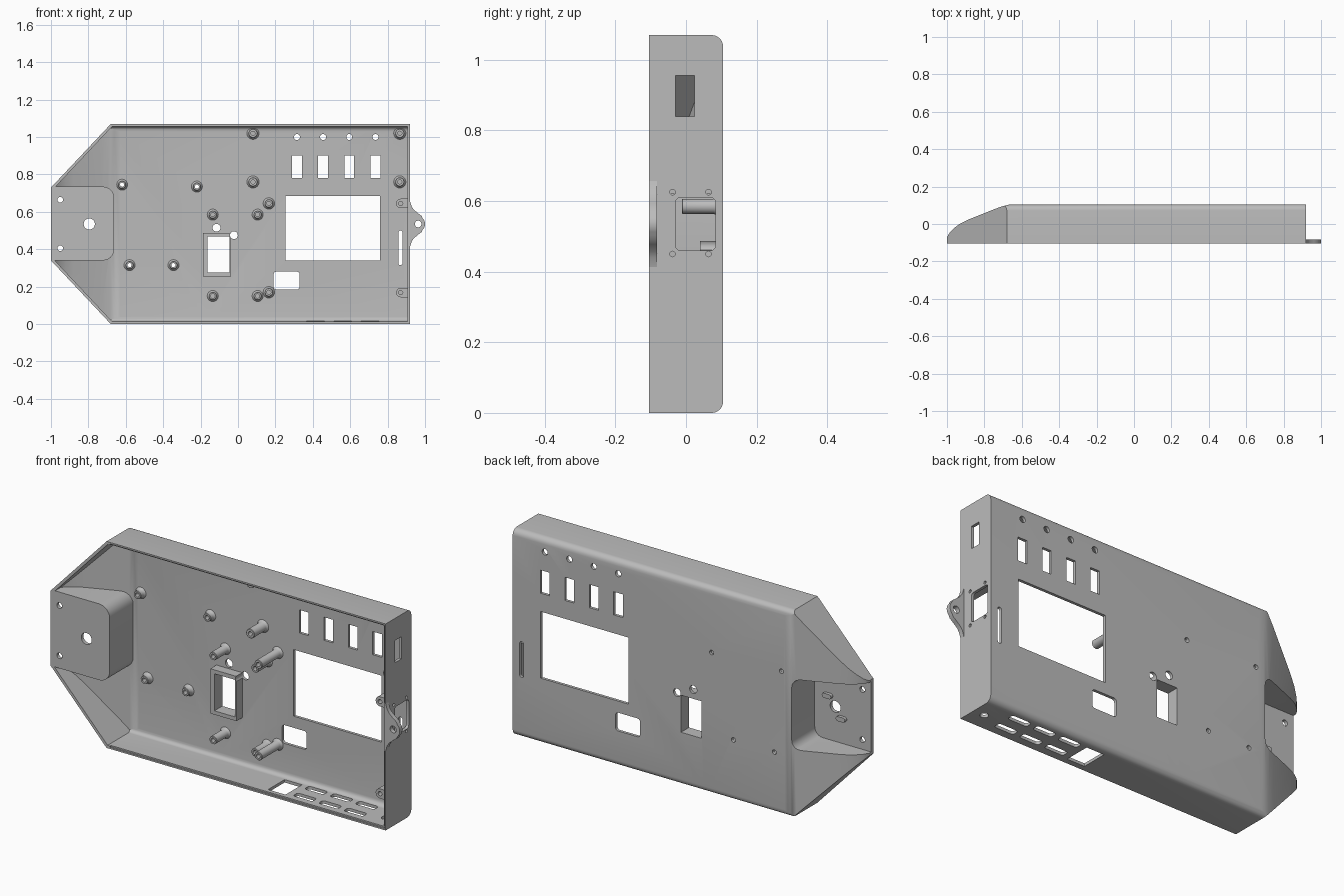
import bpy, bmesh, math
from mathutils import Vector

cube = bpy.data.objects.get("Cube")
if cube:
    bpy.data.objects.remove(cube)

grey = bpy.data.materials.new("light grey plastic")
grey.use_nodes = True
COLOUR = (0.5, 0.5, 0.5, 1)
grey.diffuse_color = COLOUR
grey.node_tree.nodes["Principled BSDF"].inputs["Base Color"].default_value = COLOUR

BACK, FRONT, FLOOR = 0.105, -0.105, 0.09


def prism(bm, pts, axis, lo, hi):
    """Extrude a closed 2D outline along one axis; the other two keep their order."""
    def place(p, h):
        c = list(p)
        c.insert(axis, h)
        return bm.verts.new(c)
    a = [place(p, lo) for p in pts]
    b = [place(p, hi) for p in pts]
    faces = [bm.faces.new(a), bm.faces.new(b[::-1])]
    for i in range(len(pts)):
        j = (i + 1) % len(pts)
        faces.append(bm.faces.new((a[i], b[i], b[j], a[j])))
    bmesh.ops.recalc_face_normals(bm, faces=faces)


def finish(name, bm):
    mesh = bpy.data.meshes.new(name)
    bm.to_mesh(mesh)
    bm.free()
    ob = bpy.data.objects.new(name, mesh)
    bpy.context.collection.objects.link(ob)
    mesh.materials.append(grey)
    return ob


def solid(name, pts, axis, lo, hi):
    bm = bmesh.new()
    prism(bm, pts, axis, lo, hi)
    return finish(name, bm)


def combine(target, other, op):
    m = target.modifiers.new("bool", 'BOOLEAN')
    m.operation, m.object, m.solver = op, other, 'EXACT'
    bpy.context.view_layer.update()
    dg = bpy.context.evaluated_depsgraph_get()
    mesh = bpy.data.meshes.new_from_object(target.evaluated_get(dg))
    target.modifiers.clear()
    target.data = mesh
    bpy.data.objects.remove(other)


def smooth(ob):
    bpy.ops.object.select_all(action='DESELECT')
    ob.select_set(True)
    bpy.context.view_layer.objects.active = ob
    bpy.ops.object.shade_smooth_by_angle(angle=math.radians(32))


def rect(a0, a1, b0, b1, r=0.0, seg=5):
    """Rectangle outline with optional rounded corners."""
    if r == 0:
        return [(a0, b0), (a1, b0), (a1, b1), (a0, b1)]
    corners = [(a1 - r, b1 - r), (a0 + r, b1 - r), (a0 + r, b0 + r), (a1 - r, b0 + r)]
    return [(ca + r * math.cos(math.pi / 2 * (k + i / seg)),
             cb + r * math.sin(math.pi / 2 * (k + i / seg)))
            for k, (ca, cb) in enumerate(corners) for i in range(seg + 1)]


def circle(a, b, r, n=20):
    return [(a + r * math.cos(2 * math.pi * i / n), b + r * math.sin(2 * math.pi * i / n))
            for i in range(n)]


def plan(w):
    """Front outline inset by w."""
    return [(-1 + w, .34 + .4 * w), (-.68 + .4 * w, w), (.92 - w, w),
            (.92 - w, 1.07 - w), (-.68 + .4 * w, 1.07 - w), (-1 + w, .73 - .4 * w)]


def body(name, w, front):
    """Outline with the sloped, rounded nose and rounded long back edges."""
    ob = solid(name, plan(w), 1, front, BACK - w)
    nose = [(-1, -.07), (-.985, -.045), (-.96, -.02), (-.93, .002), (-.89, .022),
            (-.74, .082), (-.70, .096), (-.67, .103), (-.64, BACK)]
    side = [(x + .6 * w, y - w) for x, y in nose]
    side = [(side[0][0], -.5)] + side + [(1.2, BACK - w), (1.2, -.5)]
    combine(ob, solid("nose_cut", side, 2, -.5, 1.6), 'INTERSECT')
    end = rect(-.6, BACK - w, w, 1.07 - w, .032 - w / 2, 6)
    combine(ob, solid("edge_cut", end, 0, -1.5, 1.5), 'INTERSECT')
    return ob


# Hollow shell, open at the front
shell = body("case_shell", 0, FRONT)
cavity = body("cavity", .015, -.3)

# Pocket block kept solid inside the cavity at the nose
block_outline = [p for p in rect(-1.3, -.662, .34, .735, .06, 6)]
combine(cavity, solid("block", block_outline, 1, -.5, .3), 'DIFFERENCE')
combine(shell, cavity, 'DIFFERENCE')

# Recess in the back of the block, leaving a mounting plate
recess = rect(-1.3, -.677, .355, .72, .045, 6)
combine(shell, solid("recess", recess, 1, -.087, .3), 'DIFFERENCE')

# Raised frame round the small window
combine(shell, solid("window_frame", rect(-.187, -.037, .255, .487), 1, .04, .098), 'UNION')

# Stepped lip round the open rim
combine(shell, solid("lip", rect(-.66, .912, .008, 1.062), 1, -.3, -.097), 'DIFFERENCE')

# Openings through the back panel
bm = bmesh.new()
panel = [rect(.255, .76, .34, .685), rect(.19, .33, .185, .28, .015),
         rect(.857, .88, .315, .50, .011), rect(-.163, -.045, .275, .467),
         circle(-.115, .515, .021), circle(-.022, .475, .021)]
for i in range(4):
    x = .315 + .14 * i
    panel += [circle(x, 1.0, .016), rect(x - .026, x + .026, .78, .90)]
short_posts = [(-.62, .745), (-.22, .735), (-.58, .315), (-.345, .315)]
panel += [circle(x, z, .012, 16) for x, z in short_posts]
for pts in panel:
    prism(bm, pts, 1, -.02, .2)

# Screw and shaft holes in the mounting plate
for pts in (circle(-.795, .535, .03), circle(-.95, .665, .015), circle(-.95, .405, .015)):
    prism(bm, pts, 1, -.2, -.05)

# Openings in the right-hand end wall
prism(bm, rect(-.03, .024, .84, .955), 0, .89, .95)
prism(bm, rect(-.03, .084, .46, .61, .015), 0, .89, .95)
for y in (-.038, .064):
    for z in (.45, .625):
        prism(bm, circle(y, z, .008, 12), 0, .89, .95)

# Connector openings in the bottom wall
prism(bm, circle(.857, -.015, .02), 2, -.05, .03)
prism(bm, rect(.225, .325, -.075, .06), 2, -.05, .03)
for x in (.415, .56, .705):
    for y in (-.045, .048):
        prism(bm, rect(x - .055, x + .055, y - .019, y + .019, .012), 2, -.05, .03)
combine(shell, finish("openings", bm), 'DIFFERENCE')
smooth(shell)


def post(name, x, z, tip, r=.021, bore=.011, n=24):
    """Hollow post with a flared foot, turned about the y axis."""
    h = FLOOR - tip
    prof = [(bore, FLOOR + .002), (r + .011, FLOOR + .002), (r + .004, FLOOR - .004),
            (r, FLOOR - .012), (r, tip + .002), (r - .002, tip), (bore, tip),
            (bore, FLOOR - .005 if h > .05 else FLOOR)]
    bm = bmesh.new()
    rings = [[bm.verts.new((x + pr * math.cos(2 * math.pi * i / n), py,
                            z + pr * math.sin(2 * math.pi * i / n))) for i in range(n)]
             for pr, py in prof]
    for k in range(len(rings)):
        a, b = rings[k], rings[(k + 1) % len(rings)]
        for i in range(n):
            j = (i + 1) % n
            bm.faces.new((a[i], a[j], b[j], b[i]))
    bmesh.ops.recalc_face_normals(bm, faces=bm.faces)
    ob = finish(name, bm)
    smooth(ob)


# Screw posts of three heights
for x, z in short_posts:
    post("short_post", x, z, .06)
for x, z in [(-.135, .585), (.105, .585), (-.135, .15), (.105, .15)]:
    post("board_post", x, z, -.012)
for x, z in [(.08, 1.02), (.08, .76), (.865, 1.02), (.865, .76)]:
    post("display_post", x, z, -.015, .024)
for z in (.645, .17):
    post("tall_post", .165, z, -.07, .022)

# Lid bosses joined to the end wall
for z in (.645, .168):
    arc = [(.87 + .025 * math.cos(math.pi * (.5 + i / 10)),
            z + .025 * math.sin(math.pi * (.5 + i / 10))) for i in range(11)]
    boss = solid("lid_boss", arc + [(.91, z - .025), (.91, z + .025)], 1, -.08, .095)
    combine(boss, solid("bore", circle(.87, z, .011), 1, -.2, .06), 'DIFFERENCE')
    smooth(boss)

# Hanging tab with flared sides and a hole
mid = .535
half = [(.91, .125), (.92, .122), (.928, .095), (.94, .077), (.962, .058), (.982, .043)]
tip = [(.955 + .045 * math.cos(a), .045 * math.sin(a))
       for a in [math.radians(d) for d in (45, 30, 15, 0)]]
upper = half + tip
outline = [(x, mid + d) for x, d in upper] + [(x, mid - d) for x, d in upper[-2::-1]]
tab = solid("hanging_tab", outline, 1, FRONT, -.082)
combine(tab, solid("tab_hole", circle(.963, mid, .018), 1, -.2, .1), 'DIFFERENCE')
smooth(tab)

# Two small oval nubs on the back of the mounting plate
for x, z in ((-.755, .585), (-.835, .485)):
    smooth(solid("locating_nub", rect(x - .026, x + .026, z - .012, z + .012, .011), 1, -.09, -.07))
